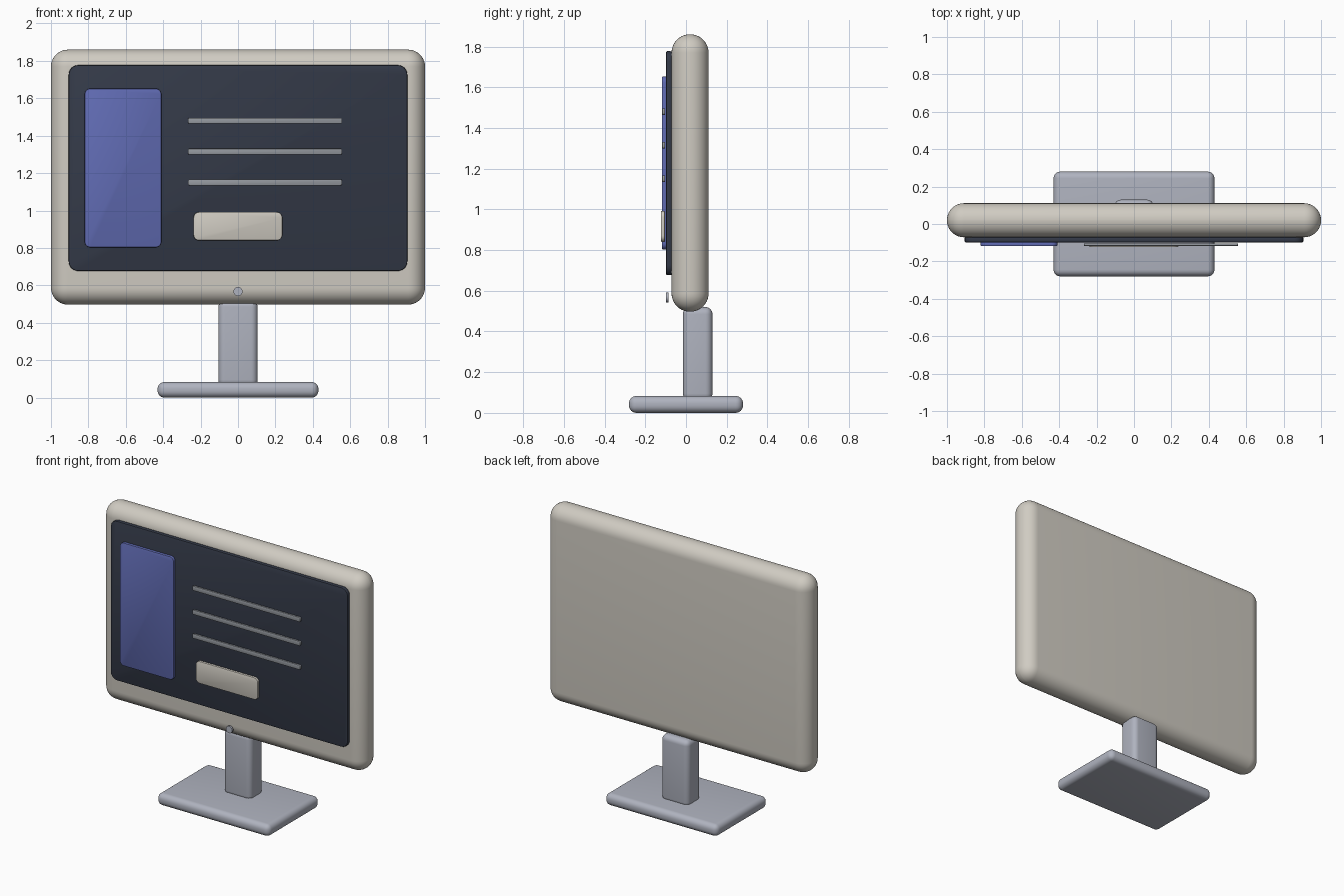
import bpy, bmesh, math

if "Cube" in bpy.data.objects:
    bpy.data.objects.remove(bpy.data.objects["Cube"])


def material(name, rgb):
    m = bpy.data.materials.new(name)
    m.diffuse_color = (*rgb, 1)
    m.use_nodes = True
    m.node_tree.nodes["Principled BSDF"].inputs["Base Color"].default_value = m.diffuse_color
    return m


def finish(name, bm, mat, angle=40):
    me = bpy.data.meshes.new(name)
    bmesh.ops.recalc_face_normals(bm, faces=bm.faces)
    bm.to_mesh(me)
    bm.free()
    ob = bpy.data.objects.new(name, me)
    bpy.context.collection.objects.link(ob)
    me.materials.append(mat)
    bpy.ops.object.select_all(action='DESELECT')
    ob.select_set(True)
    bpy.context.view_layer.objects.active = ob
    bpy.ops.object.shade_smooth_by_angle(angle=math.radians(angle))
    return ob


def box(x, y, z):
    bm = bmesh.new()
    bmesh.ops.create_cube(bm, size=1)
    for v in bm.verts:
        for i, (a, b) in enumerate((x, y, z)):
            v.co[i] = a if v.co[i] < 0 else b
    return bm


def rounded_box(name, x, y, z, radius, mat, segments=6):
    bm = box(x, y, z)
    bmesh.ops.bevel(bm, geom=bm.edges[:], offset=radius, segments=segments,
                    profile=0.5, affect='EDGES')
    return finish(name, bm, mat)


def panel(name, x, y, z, corner, rim, mat):
    """Thin slab: corners rounded in the front view, then a fine rim bevel."""
    bm = box(x, y, z)
    along_y = [e for e in bm.edges
               if abs(e.verts[0].co.y - e.verts[1].co.y) > 1e-4]
    bmesh.ops.bevel(bm, geom=along_y, offset=corner, segments=6,
                    profile=0.5, affect='EDGES')
    rims = [e for e in bm.edges
            if abs(e.verts[0].co.y - e.verts[1].co.y) < 1e-4]
    bmesh.ops.bevel(bm, geom=rims, offset=rim, segments=2,
                    profile=0.5, affect='EDGES')
    return finish(name, bm, mat)


beige = material("beige_plastic", (0.63, 0.60, 0.54))
dark = material("dark_glass", (0.034, 0.042, 0.065))
blue = material("blue_panel", (0.12, 0.15, 0.46))
metal = material("cool_grey", (0.43, 0.45, 0.52))
line_grey = material("line_grey", (0.30, 0.32, 0.35))

# Stand
rounded_box("stand_base", (-0.43, 0.43), (-0.28, 0.28), (0, 0.083), 0.036, metal)
rounded_box("stand_neck", (-0.105, 0.105), (-0.015, 0.13), (0.06, 0.52), 0.035, metal)

# Monitor housing and screen
rounded_box("housing", (-1, 1), (-0.071, 0.111), (0.497, 1.86), 0.0905, beige, 10)
panel("screen", (-0.905, 0.905), (-0.098, -0.07), (0.677, 1.777), 0.05, 0.006, dark)

# Raised shapes on the screen
panel("side_panel", (-0.82, -0.41), (-0.118, -0.096), (0.803, 1.652), 0.03, 0.004, blue)
for i in range(3):
    z = 1.48 - 0.165 * i
    panel(f"text_line_{i + 1}", (-0.268, 0.557), (-0.117, -0.103),
          (z - 0.016, z + 0.016), 0.01, 0.003, line_grey)
panel("button_panel", (-0.238, 0.237), (-0.123, -0.104), (0.84, 0.992), 0.03, 0.004, beige)

# Power button
bm = bmesh.new()
bmesh.ops.create_cone(bm, cap_ends=True, segments=24, radius1=0.024,
                      radius2=0.024, depth=0.013)
for v in bm.verts:
    x, y, z = v.co
    v.co = (x, -0.0915 + z, 0.567 + y)
finish("power_button", bm, metal)
